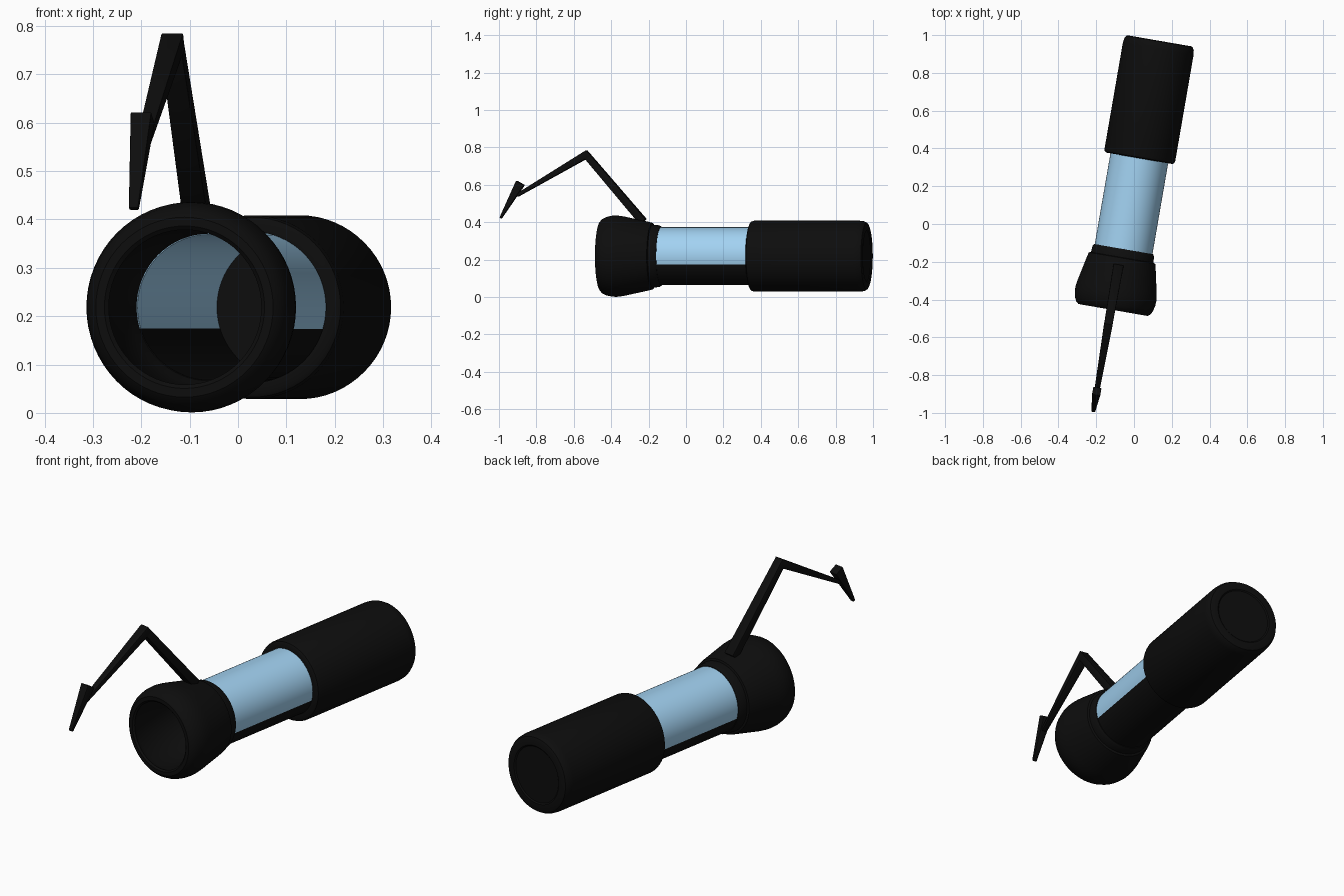
import bpy, bmesh, math
from mathutils import Matrix, Vector

if "Cube" in bpy.data.objects:
    bpy.data.objects.remove(bpy.data.objects["Cube"])

# The whole body lies along local y, then is turned slightly about z
PLACE = Matrix.Translation((-0.032, 0, 0.2185)) @ Matrix.Rotation(math.radians(-9.8), 4, 'Z')


def material(name, color):
    m = bpy.data.materials.new(name)
    m.diffuse_color = color
    m.use_nodes = True
    m.node_tree.nodes["Principled BSDF"].inputs["Base Color"].default_value = m.diffuse_color
    return m


BLACK = material("black", (0.004, 0.004, 0.004, 1))
BLUE = material("light_blue", (0.36, 0.64, 0.88, 1))


def finish(bm, name, mat, angle=35):
    bmesh.ops.remove_doubles(bm, verts=bm.verts, dist=1e-5)
    bmesh.ops.recalc_face_normals(bm, faces=bm.faces)
    bm.transform(PLACE)
    me = bpy.data.meshes.new(name)
    bm.to_mesh(me)
    bm.free()
    me.materials.append(mat)
    ob = bpy.data.objects.new(name, me)
    bpy.context.collection.objects.link(ob)
    bpy.ops.object.select_all(action='DESELECT')
    ob.select_set(True)
    bpy.context.view_layer.objects.active = ob
    bpy.ops.object.shade_smooth_by_angle(angle=math.radians(angle))
    return ob


def lathe(name, profile, mat, start=0, sweep=360, steps=64, closed=True):
    """Spin (along, radius) points around the local y axis."""
    bm = bmesh.new()
    a0 = math.radians(start)
    vs = [bm.verts.new((r * math.cos(a0), t, r * math.sin(a0))) for t, r in profile]
    edges = [bm.edges.new(p) for p in zip(vs, vs[1:])]
    if closed:
        edges.append(bm.edges.new((vs[-1], vs[0])))
    bmesh.ops.spin(bm, geom=vs + edges, cent=(0, 0, 0), axis=(0, -1, 0),
                   angle=math.radians(sweep), steps=steps)
    return finish(bm, name, mat)


def bar(name, a, b, size_a, size_b):
    """Tapered bar in the local y-z plane; sizes are (width, thickness)."""
    bm = bmesh.new()
    pa, pb = Vector((-0.012, *a)), Vector((-0.012, *b))
    side = Vector((1, 0, 0))
    up = (pb - pa).normalized().cross(side)
    rings = []
    for p, (w, h) in ((pa, size_a), (pb, size_b)):
        rings.append([bm.verts.new(p + side * w / 2 * i + up * h / 2 * j)
                      for i, j in ((-1, -1), (1, -1), (1, 1), (-1, 1))])
    bm.faces.new(rings[0])
    bm.faces.new(rings[1])
    for i in range(4):
        k = (i + 1) % 4
        bm.faces.new((rings[0][i], rings[0][k], rings[1][k], rings[1][i]))
    bmesh.ops.recalc_face_normals(bm, faces=bm.faces)
    bmesh.ops.bevel(bm, geom=bm.edges[:], offset=0.003, segments=2,
                    profile=0.5, affect='EDGES')
    return finish(bm, name, BLACK)


# Flared open head at the front
lathe("front_head", [
    (-0.455, 0.160), (-0.462, 0.168), (-0.462, 0.186), (-0.452, 0.199), (-0.43, 0.210),
    (-0.40, 0.2165), (-0.375, 0.2175), (-0.34, 0.213), (-0.20, 0.183), (-0.183, 0.178),
    (-0.180, 0.168), (-0.145, 0.165), (-0.135, 0.158), (-0.135, 0.152),
    (-0.165, 0.152), (-0.18, 0.162), (-0.43, 0.170)], BLACK)

# Thin tube: blue upper shell and black lower shell
tube = [(-0.165, 0.155), (0.80, 0.155), (0.80, 0.150), (-0.165, 0.150)]
lathe("blue_tube_shell", tube, BLUE, -17, 214, 40)
lathe("lower_tube_shell", tube, BLACK, 197, 146, 28)

# Large rear sleeve with a closed end and an inner bulkhead
lathe("rear_sleeve", [
    (0.80, 0), (0.80, 0.156), (0.353, 0.156), (0.353, 0.178), (0.358, 0.186),
    (0.37, 0.190), (0.94, 0.190), (0.965, 0.187), (0.98, 0.179), (0.984, 0.170),
    (0.984, 0.140), (0.979, 0.134), (0.979, 0)], BLACK, closed=False)

# Jointed arm rising from the head (heights relative to the tube axis)
bar("lower_arm", (-0.235, 0.185), (-0.550, 0.550), (0.054, 0.042), (0.044, 0.036))
bar("upper_arm", (-0.530, 0.550), (-0.918, 0.325), (0.046, 0.040), (0.026, 0.018))
bar("arm_tip", (-0.900, 0.392), (-1.008, 0.203), (0.044, 0.048), (0.020, 0.012))
